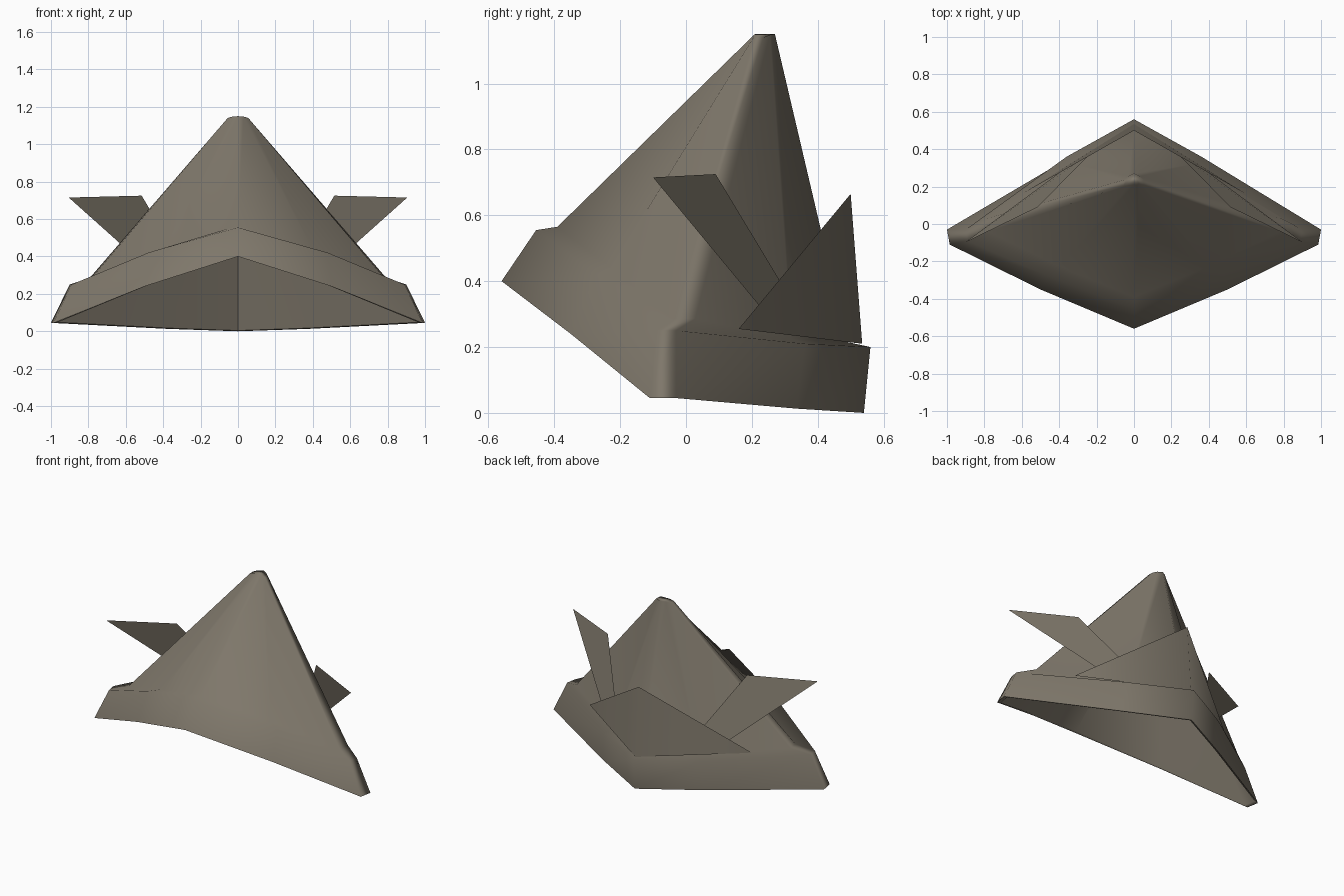
import bpy
import math
from mathutils import Vector

cube = bpy.data.objects.get("Cube")
if cube:
    bpy.data.objects.remove(cube, do_unlink=True)

# One drab cloth colour for everything
cloth = bpy.data.materials.new("drab_cloth")
cloth.use_nodes = True
COLOUR = (0.21, 0.185, 0.145, 1)
cloth.diffuse_color = COLOUR
bsdf = cloth.node_tree.nodes["Principled BSDF"]
bsdf.inputs["Base Color"].default_value = COLOUR
bsdf.inputs["Roughness"].default_value = 0.9


def make_object(name, verts, faces, smooth=85):
    mesh = bpy.data.meshes.new(name)
    mesh.from_pydata(verts, [], faces)
    mesh.materials.append(cloth)
    obj = bpy.data.objects.new(name, mesh)
    bpy.context.collection.objects.link(obj)
    bpy.ops.object.select_all(action="DESELECT")
    obj.select_set(True)
    bpy.context.view_layer.objects.active = obj
    bpy.ops.object.shade_smooth_by_angle(angle=math.radians(smooth))
    weighted = obj.modifiers.new("even_shading", "WEIGHTED_NORMAL")
    weighted.keep_sharp = True
    return obj


def full_ring(half):
    """Mirror a half outline, listed front to back along +x, into a loop."""
    return half + [(-x, y, z) for x, y, z in reversed(half[1:-1])]


def loft(halves):
    """Join matching loops with quads and cap the last one in two halves."""
    rings = [full_ring(h) for h in halves]
    count = len(rings[0])
    faces = []
    for level in range(len(rings) - 1):
        a, b = level * count, (level + 1) * count
        for i in range(count):
            j = (i + 1) % count
            faces.append((a + i, a + j, b + j, b + i))
    top, mid = (len(rings) - 1) * count, count // 2
    faces.append(tuple(top + i for i in range(mid + 1)))
    faces.append(tuple(top + i % count for i in range(mid, count + 1)))
    return [p for ring in rings for p in ring], faces


# Half outlines of the open rim, the band's top fold and the blunt peak
rim = [(0, -.56, .40), (.5, -.35, .24), (.985, -.11, .045),
       (1, -.03, .045), (.38, .335, .013), (0, .54, 0)]
fold = [(0, -.455, .555), (.48, -.27, .42), (.89, -.09, .25),
        (.9, -.03, .25), (.36, .36, .21), (0, .56, .2)]
peak = [(0, .21, 1.15), (.03, .207, 1.148), (.055, .205, 1.14),
        (.055, .235, 1.14), (.03, .255, 1.148), (0, .27, 1.15)]

# Outside: turned-up band, over the fold, then the straight crown
foot = [tuple(Vector(a).lerp(Vector(b), .22 if i < 4 else .187))
        for i, (a, b) in enumerate(zip(rim, peak))]
make_object("folded_hat", *loft([rim, fold, foot, peak]))

# Lining: a straight cone just inside, facing inwards, with a narrow lip
lip = [(x * .975, y * .975, z + .004) for x, y, z in rim]
lining_peak = [(x * .6, .24 + (y - .24) * .6, z - .035) for x, y, z in peak]
verts, faces = loft([rim, lip, lining_peak])
make_object("lining", verts, [f[::-1] for f in faces], 50)

# Upright two-panel flap at the back
make_object("back_flap",
            [(0, .5, .665), (0, .535, .21), (.6, .16, .255), (-.6, .16, .255)],
            [(0, 1, 2), (0, 3, 1)])

# Side flaps tucked between the back flap and the crown
for side, name in ((1, "left_side_flap"), (-1, "right_side_flap")):
    outline = [(.905, -.1, .715), (.515, .09, .725),
               (.225, .385, .235), (.385, .285, .25)]
    make_object(name, [(side * x, y, z) for x, y, z in outline],
                [(0, 1, 2, 3)])
